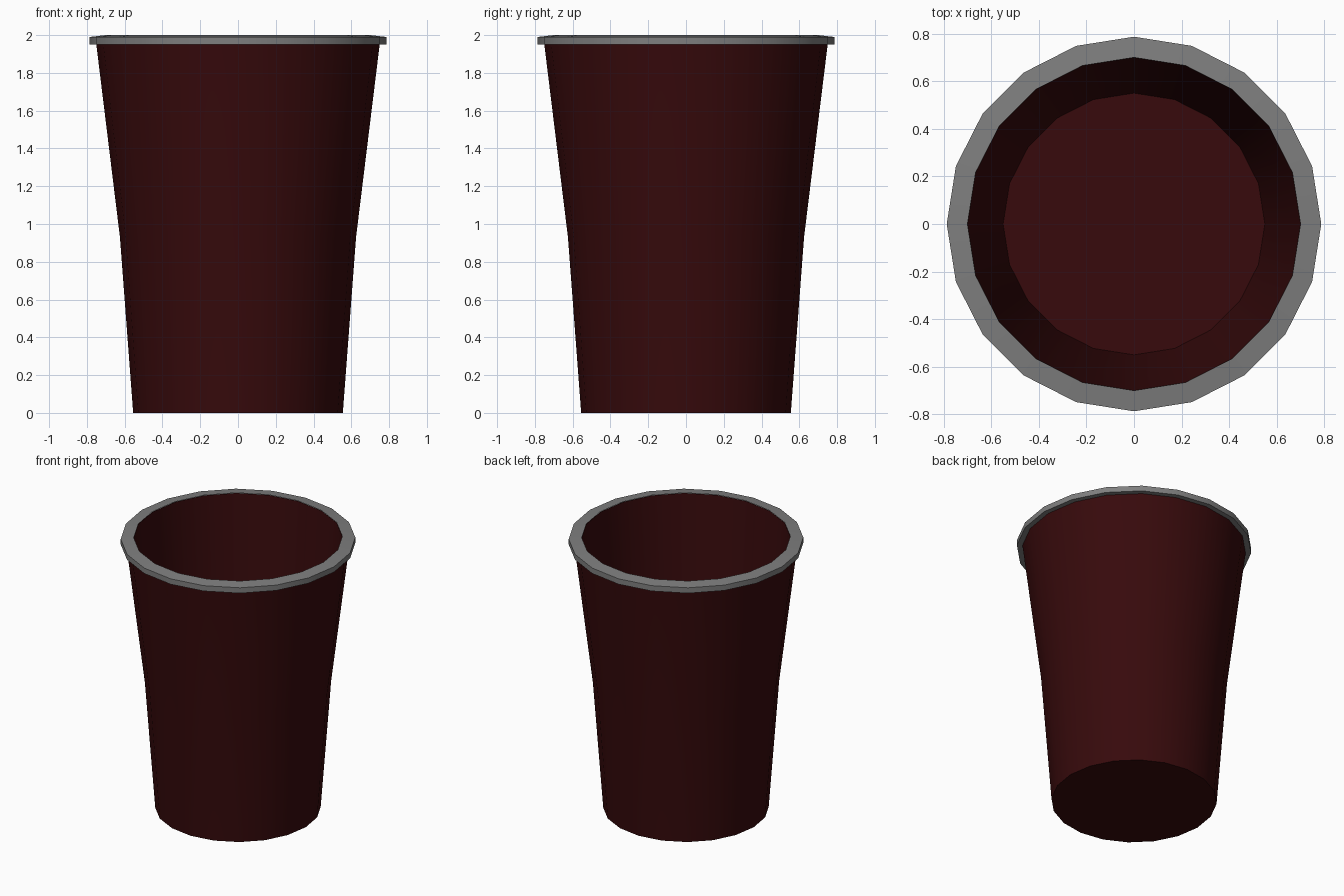
import bpy, bmesh, math

if "Cube" in bpy.data.objects:
    bpy.data.objects.remove(bpy.data.objects["Cube"])

SIDES = 20


def lathe(name, profile, color, closed_bottom=False):
    """Revolve a (radius, z) profile into a low-poly shell."""
    bm = bmesh.new()
    rings = []
    for r, z in profile:
        rings.append([bm.verts.new((r * math.cos(2 * math.pi * i / SIDES),
                                    r * math.sin(2 * math.pi * i / SIDES), z))
                      for i in range(SIDES)])
    for a, b in zip(rings, rings[1:]):
        for i in range(SIDES):
            j = (i + 1) % SIDES
            bm.faces.new((a[i], a[j], b[j], b[i]))
    if closed_bottom:
        bm.faces.new(rings[0][::-1])
    mesh = bpy.data.meshes.new(name)
    bm.to_mesh(mesh)
    bm.free()
    obj = bpy.data.objects.new(name, mesh)
    bpy.context.collection.objects.link(obj)
    mat = bpy.data.materials.new(name + "_colour")
    mat.diffuse_color = color
    mat.use_nodes = True
    mat.node_tree.nodes["Principled BSDF"].inputs["Base Color"].default_value = mat.diffuse_color
    mesh.materials.append(mat)
    bpy.ops.object.select_all(action='DESELECT')
    obj.select_set(True)
    bpy.context.view_layer.objects.active = obj
    bpy.ops.object.shade_smooth_by_angle(angle=math.radians(30))
    return obj


RED = (0.038, 0.003, 0.0035, 1)
GREY = (0.21, 0.21, 0.21, 1)

# Tapered outer wall with the base disc
lathe("cup_body", [(0.555, 0), (0.625, 0.93), (0.75, 1.95)], RED, True)

# Inner wall, meeting the base at the bottom edge
lathe("cup_lining", [(0.70, 1.998), (0.55, 0.0)], RED)

# Grey rim, top sloping slightly outwards
lathe("rim", [(0.75, 1.95), (0.787, 1.95), (0.787, 1.99), (0.70, 2.0)], GREY)
